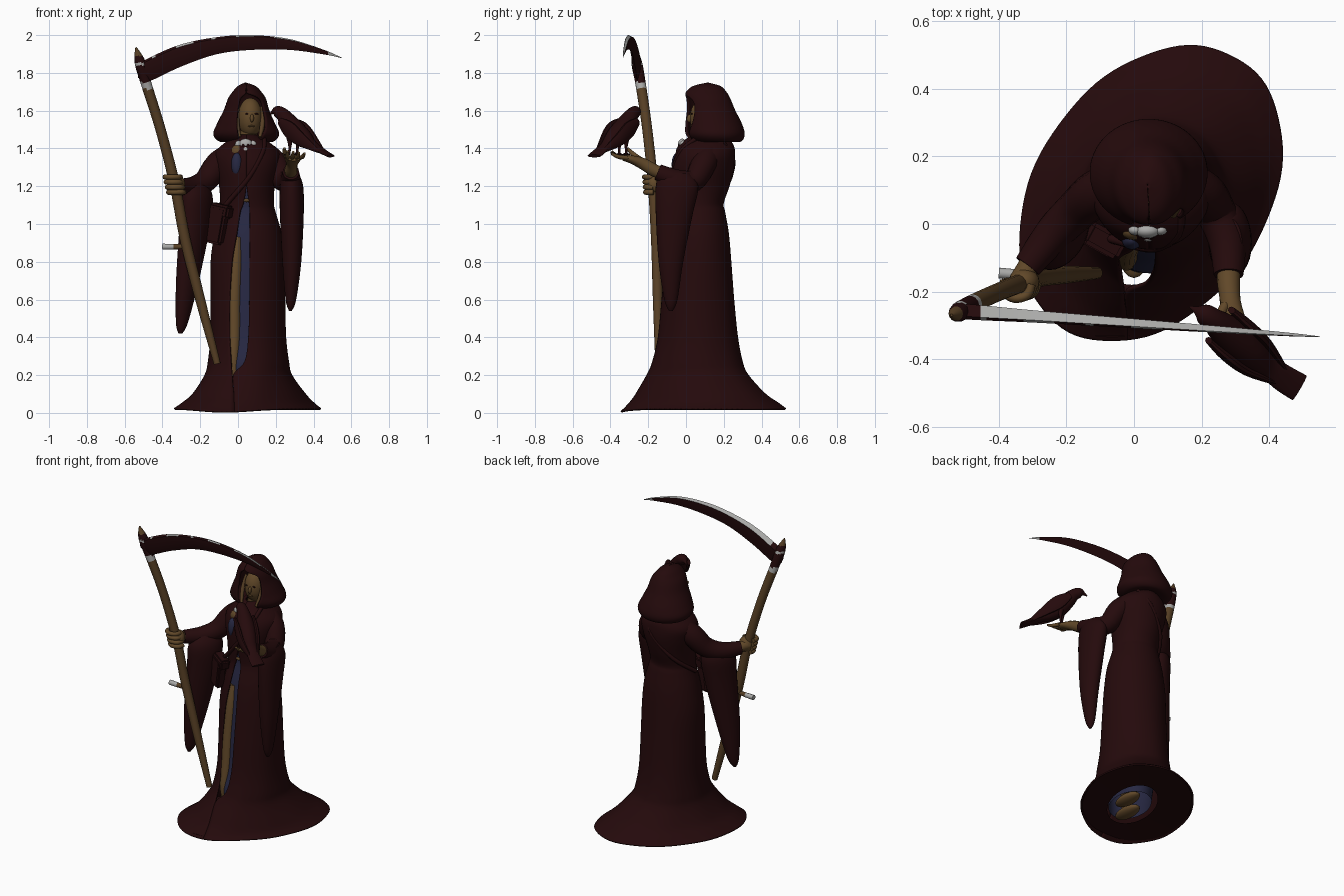
import bpy, bmesh, math
from mathutils import Vector, Matrix

def material(name, rgb):
    m = bpy.data.materials.new(name)
    m.diffuse_color = (*rgb, 1)
    return m

MAROON = material("dark maroon", (0.018, 0.003, 0.0035))
BLUE = material("night blue", (0.02, 0.021, 0.055))
SKIN = material("tan skin", (0.12, 0.065, 0.022))
WOOD = material("brown wood", (0.095, 0.05, 0.018))
STEEL = material("pale steel", (0.4, 0.4, 0.39))

def spline(rows, sub):
    """Catmull-Rom smoothing of equal-length tuples."""
    out = []
    for i in range(len(rows) - 1):
        a, b, c, d = rows[max(i - 1, 0)], rows[i], rows[i + 1], rows[min(i + 2, len(rows) - 1)]
        for s in range(sub):
            t = s / sub
            out.append(tuple(0.5 * (2 * q + (r - p) * t + (2 * p - 5 * q + 4 * r - w) * t * t
                       + (3 * q - p - 3 * r + w) * t ** 3) for p, q, r, w in zip(a, b, c, d)))
    return out + [tuple(rows[-1])]

def finish(name, bm, mats, rule=None, angle=50):
    bmesh.ops.recalc_face_normals(bm, faces=bm.faces)
    me = bpy.data.meshes.new(name)
    for m in mats:
        me.materials.append(m)
    for f in bm.faces:
        f.smooth = True
        if rule:
            f.material_index = rule(f)
    bm.to_mesh(me)
    bm.free()
    me.set_sharp_from_angle(angle=math.radians(angle))
    ob = bpy.data.objects.new(name, me)
    bpy.context.collection.objects.link(ob)
    return ob

def skin_rows(name, rows, mats, closed=True, caps=True, rule=None, angle=50):
    """Bridge a list of point rings into a surface."""
    bm = bmesh.new()
    vs = [[bm.verts.new(p) for p in r] for r in rows]
    n = len(rows[0])
    for a, b in zip(vs, vs[1:]):
        for j in range(n if closed else n - 1):
            k = (j + 1) % n
            bm.faces.new((a[j], a[k], b[k], b[j]))
    if closed and caps:
        bm.faces.new(vs[0])
        bm.faces.new(vs[-1])
    return finish(name, bm, mats, rule, angle)

def loft(name, rows, mat, n=48, sub=5, gap=False, caps=True, fold=0, thick=0.0):
    """Stacked ovals: z, x0, x1, y0, y1, shear (, gap left x, gap right x)."""
    rings = []
    for r in spline(rows, sub):
        z, x0, x1, y0, y1, k = r[:6]
        cx, cy, rx, ry = (x0 + x1) / 2, (y0 + y1) / 2, (x1 - x0) / 2, (y1 - y0) / 2
        lo, hi, m = 0, 2 * math.pi, n
        if gap:
            ang = lambda x: -math.pi / 2 + math.asin(max(-1, min(1, (x - cx + k * ry) / rx)))
            lo, hi, m = ang(max(r[6], r[7])), ang(min(r[6], r[7])) + 2 * math.pi, n - 1
        ring = []
        for j in range(n):
            a = lo + (hi - lo) * j / m
            f = 1 + fold * max(0, 1 - z / 0.9) * math.sin(9 * a)
            u, v = rx * math.cos(a) * f, ry * math.sin(a) * f
            drop = 0.018 * max(0, 1 - z / 0.12) * max(0, -math.sin(a)) ** 8 if fold else 0
            ring.append((cx + u + k * v, cy + v, z - drop))
        rings.append(ring)
    ob = skin_rows(name, rings, [mat], closed=not gap, caps=caps)
    if thick:
        mod = ob.modifiers.new("thickness", 'SOLIDIFY')
        mod.thickness, mod.offset = thick, 0
    return ob

def tube(name, pts, mats, n=14, sub=4, rule=None):
    """Tube along x, y, z, side radius, upright radius."""
    pts = [p if len(p) == 5 else (*p, p[3]) for p in pts]
    whole = (Vector(pts[-1][:3]) - Vector(pts[0][:3])).normalized()
    ref = Vector((0, 1, 0)) if abs(whole.z) > 0.8 else Vector((0, 0, 1))
    path = spline(pts, sub)
    rings = []
    for i, p in enumerate(path):
        t = (Vector(path[min(i + 1, len(path) - 1)][:3]) - Vector(path[max(i - 1, 0)][:3])).normalized()
        s = t.cross(ref).normalized()
        u = s.cross(t)
        rings.append([Vector(p[:3]) + s * p[3] * math.cos(a) + u * p[4] * math.sin(a)
                      for a in (2 * math.pi * j / n for j in range(n))])
    return skin_rows(name, rings, mats, rule=rule)

def ball(name, c, r, mat, rot=(0, 0, 0), seg=20):
    bm = bmesh.new()
    bmesh.ops.create_uvsphere(bm, u_segments=seg, v_segments=seg // 2 + 2, radius=1)
    ob = finish(name, bm, [mat])
    ob.location, ob.scale, ob.rotation_euler = c, r, rot
    return ob

# Robe, open at the front, its turned-in hem, and the blue dress underneath
robe = [(0.02, -.319, .419, -.345, .525, .27, -.02, -.02), (0.05, -.28, .385, -.31, .485, .25, -.02, -.02),
        (0.1, -.23, .345, -.265, .415, .19, -.022, -.022), (0.2, -.172, .28, -.205, .325, .09, -.03, -.025),
        (0.27, -.155, .265, -.175, .295, .03, -.036, .034), (0.4, -.142, .25, -.145, .27, 0, -.042, .054),
        (0.6, -.14, .245, -.125, .25, 0, -.042, .06), (0.8, -.14, .24, -.105, .235, 0, -.03, .062),
        (0.95, -.12, .225, -.085, .222, 0, -.005, .062), (1.06, -.095, .195, -.06, .203, 0, .012, .062),
        (1.11, -.09, .185, -.058, .195, 0, .03, .058), (1.2, -.095, .19, -.068, .225, 0, .045, .046),
        (1.3, -.115, .215, -.07, .25, 0, .045, .046), (1.37, -.12, .22, -.052, .255, 0, .045, .046),
        (1.42, -.075, .175, -.03, .245, 0, .045, .046), (1.47, 0, .1, .04, .2, 0, .045, .046)]
loft("robe", robe, MAROON, n=90, gap=True, fold=0.005, thick=0.01)
loft("robe_hem", [(.022, -.312, .412, -.335, .517, .27), (.035, -.1, .2, -.18, .27, .25)], MAROON, caps=False)
loft("underdress", [(.04, -.075, .175, -.145, .19, .15), (.18, -.085, .18, -.14, .2, .05)]
     + [(z, a + .03, b - .03, c + .03, d - .03, k) for z, a, b, c, d, k, *_ in robe[4:12]], BLUE, caps=False)

# Legs and feet
tube("front_leg", [(-.005, -.035, .93, .025), (-.012, -.05, .8, .036), (-.02, -.07, .6, .036),
                   (-.02, -.088, .42, .034), (-.022, -.11, .25, .028), (0, -.07, .06, .03)], [SKIN])
tube("back_leg", [(.1, .06, .8, .06), (.1, .06, .45, .055), (.1, .08, .06, .045)], [SKIN])
for x, y in ((.0, -.06), (.1, .06)):
    ball("foot", (x, y, .045), (.05, .1, .028), SKIN)

# Sleeves: arm part and hanging part
tube("right_sleeve_arm", [(-.04, .12, 1.365, .065), (-.11, .09, 1.31, .07), (-.17, .04, 1.23, .062),
                          (-.24, -.03, 1.195, .055), (-.315, -.125, 1.2, .042)], [MAROON])
tube("left_sleeve_arm", [(.15, .12, 1.365, .065), (.205, .09, 1.31, .066), (.24, .04, 1.23, .06),
                         (.275, -.05, 1.235, .055), (.28, -.15, 1.275, .044)], [MAROON])
loft("right_sleeve_drape", [(.42, -.315, -.295, -.09, -.07, 0), (.48, -.328, -.265, -.11, -.04, .2),
     (.7, -.325, -.21, -.13, 0, .3), (1.0, -.305, -.15, -.135, .05, .3), (1.15, -.295, -.14, -.13, .07, .3),
     (1.22, -.25, -.18, -.07, .04, .3)], MAROON, n=28)
loft("left_sleeve_drape", [(.54, .27, .285, -.09, -.07, 0), (.6, .252, .308, -.115, -.045, 0),
     (.8, .235, .335, -.145, -.015, 0), (1.05, .222, .348, -.16, .035, 0), (1.2, .222, .345, -.16, .065, 0),
     (1.27, .24, .32, -.14, .02, 0)], MAROON, n=28)

# Hood, open around the face
loft("hood", [(1.45, -.02, .12, .06, .23, 0, .02, .08), (1.44, -.09, .18, .04, .285, 0, .01, .1),
     (1.475, -.125, .212, 0, .305, 0, 0, .13), (1.53, -.105, .19, -.005, .29, 0, -.005, .145),
     (1.6, -.07, .16, 0, .255, 0, 0, .135), (1.66, -.048, .143, 0, .23, 0, .012, .115),
     (1.695, -.025, .12, .005, .21, 0, .044, .046), (1.725, .002, .09, .04, .18, 0, .0445, .0455),
     (1.743, .039, .041, .114, .116, 0, .0399, .0401)], MAROON, n=60, gap=True, thick=0.012)

# Head
ball("face", (.065, .1, 1.563), (.066, .08, .105), SKIN)
ball("nose", (.074, .02, 1.56), (.01, .016, .022), SKIN, (-.3, 0, 0))
ball("lips", (.072, .028, 1.518), (.018, .008, .005), SKIN)
for x in (.048, .098):
    ball("eye", (x, .0275 + .003 * (x > .06), 1.583), (.011, .005, .004), MAROON)
for x, s in ((.0, 1), (.124, -1)):
    tube("hair_lock", [(x, .09, 1.62, .01), (x - .006 * s, .06, 1.54, .013), (x + .008 * s, .025, 1.46, .009)],
         [WOOD], n=8)
tube("neck", [(.05, .1, 1.36, .05), (.06, .1, 1.5, .045)], [SKIN])

# Neckline, skull brooch, buckle
ball("bare_chest", (-.002, -.022, 1.385), (.034, .025, .034), SKIN)
ball("bodice_inset", (-.006, -.048, 1.315), (.03, .028, .062), BLUE)
ball("skull_brooch", (.04, -.02, 1.422), (.036, .022, .03), STEEL)
ball("skull_jaw", (.042, -.036, 1.392), (.02, .016, .018), STEEL)
for x in (.028, .053):
    ball("skull_eye", (x, -.039, 1.417), (.007, .004, .007), MAROON, seg=10)
for x in (.003, .079):
    ball("brooch_wing", (x, -.018, 1.42), (.02, .016, .022), STEEL, seg=10)
ball("belt_buckle", (.045, -.062, 1.125), (.016, .01, .01), WOOD)

# Strap and hip pouch
tube("strap_front", [(.14, .05, 1.45, .012), (.13, -.03, 1.38, .013), (.06, -.072, 1.25, .013),
                     (-.04, -.052, 1.13, .013), (-.11, -.03, 1.05, .013)], [MAROON], n=8)
tube("strap_back", [(.14, .2, 1.43, .012), (.08, .25, 1.33, .013), (-.04, .2, 1.18, .013),
                    (-.115, .06, 1.06, .013)], [MAROON], n=8)
def block(name, size, loc, rot):
    bm = bmesh.new()
    bmesh.ops.create_cube(bm, size=1, matrix=Matrix.Diagonal((*size, 1)))
    bmesh.ops.bevel(bm, geom=bm.edges[:], offset=.012, segments=2, affect='EDGES')
    ob = finish(name, bm, [MAROON])
    ob.location, ob.rotation_euler = loc, rot
block("pouch", (.1, .06, .2), (-.112, -.045, .995), (0, .2, -.5))
block("pouch_flap", (.12, .07, .07), (-.09, -.048, 1.07), (0, .2, -.5))

# Scythe shaft with a steel band and dark socket, and side grip
def shaft_rule(f):
    z = f.calc_center_median().z
    return 1 if 1.715 < z < 1.75 or 1.84 < z < 1.855 else 2 if 1.75 < z < 1.89 else 0
tube("scythe_shaft", [(-.11, -.145, .26, .018), (-.2, -.15, .6, .026), (-.28, -.158, .92, .028),
     (-.335, -.175, 1.21, .028), (-.41, -.205, 1.5, .027), (-.485, -.24, 1.74, .028),
     (-.52, -.262, 1.86, .028), (-.54, -.27, 1.935, .004)], [WOOD, STEEL, MAROON], sub=14, rule=shaft_rule)
tube("scythe_grip", [(-.28, -.155, .88, .012), (-.34, -.15, .88, .015), (-.4, -.145, .88, .016)],
     [WOOD, STEEL], rule=lambda f: int(f.calc_center_median().x < -.335))

# Scythe blade: x, top z, bottom z, thickness
blade = [(-.53, 1.84, 1.775, .05), (-.47, 1.88, 1.757, .052), (-.305, 1.95, 1.832, .042), (-.12, 1.988, 1.897, .036),
         (.06, 2.0, 1.921, .03), (.27, 1.98, 1.922, .022), (.46, 1.92, 1.897, .012), (.55, 1.88, 1.878, .002)]
rings = []
for x, t, b, w in spline(blade, 8):
    y, h = -.295 - .07 * x, t - b
    rings.append([(x, y - w * .42, t - h * .1), (x, y - w * .25, t), (x, y + w * .45, t - h * .12),
                  (x, y + w * .35, b + h * .4), (x, y + w * .1, b), (x, y - w * .35, b + h * .4)])
def blade_rule(f):
    # worn steel along the top, with chips showing at the front
    c, up = f.calc_center_median(), f.normal.z
    chip = math.sin(c.x * 37) + math.sin(c.x * 23 + 1) > 0
    return int(c.x > .47 or (c.x > -.46 and up > (.2 if chip else .75)))
skin_rows("scythe_blade", rings, [MAROON, STEEL], rule=blade_rule, angle=30)

# Right hand gripping the shaft
tube("right_forearm", [(-.3, -.1, 1.2, .03), (-.318, -.135, 1.205, .032), (-.335, -.17, 1.21, .036)], [SKIN])
ball("right_palm", (-.325, -.17, 1.21), (.045, .04, .052), SKIN)
for i in range(4):
    z = 1.168 + .027 * i
    cx, cy = -.328 - .006 * i, -.178 - .002 * i
    tube("right_finger", [(cx + .042 * math.cos(a), cy + .036 * math.sin(a), z, .014)
         for a in (math.radians(d) for d in (150, 205, 260, 315, 370))], [SKIN], n=8)

# Left hand, palm up
tube("left_forearm", [(.28, -.11, 1.26, .033), (.28, -.17, 1.285, .034), (.285, -.23, 1.32, .031),
                      (.29, -.29, 1.342, .042, .022), (.295, -.33, 1.35, .04, .016)], [SKIN])
for i in range(4):
    x = .262 + .022 * i
    tube("left_finger", [(x, -.31, 1.35, .012), (x + .005 * i, -.36, 1.357, .011),
                         (x + .008 * i, -.395, 1.385 - .004 * i, .007)], [SKIN], n=8)
tube("left_thumb", [(.27, -.24, 1.34, .015), (.25, -.28, 1.37, .013), (.245, -.31, 1.4, .008)], [SKIN], n=8)

# Raven
tube("raven_body", [(.165, -.245, 1.578, .003), (.185, -.255, 1.592, .012), (.205, -.265, 1.595, .03),
     (.235, -.285, 1.58, .036), (.265, -.31, 1.54, .048), (.305, -.345, 1.49, .056), (.35, -.385, 1.45, .048),
     (.395, -.42, 1.415, .036, .024), (.44, -.455, 1.388, .04, .014), (.49, -.485, 1.36, .042, .008)],
     [MAROON], n=18)
for s in (-1, 1):
    dx, dy = .034 * s, .045 * s
    tube("raven_wing", [(.255 + dx, -.3 + dy, 1.545, .01, .02), (.305 + dx, -.345 + dy, 1.5, .016, .045),
         (.365 + dx * .9, -.395 + dy * .9, 1.445, .014, .035), (.44 + dx * .4, -.455 + dy * .4, 1.385, .006, .01)],
         [MAROON], n=10)
    lx, ly = .295 + dx * .6, -.335 + dy * .4
    tube("raven_leg", [(lx, ly, 1.46, .02), (lx, ly, 1.41, .008), (lx - .005, ly, 1.365, .007)], [MAROON], n=8)
    for d in (-1, 0, 1):
        tube("raven_toe", [(lx, ly, 1.372, .007), (lx - .03, ly + .018 * d, 1.366, .004)], [MAROON], n=6)
